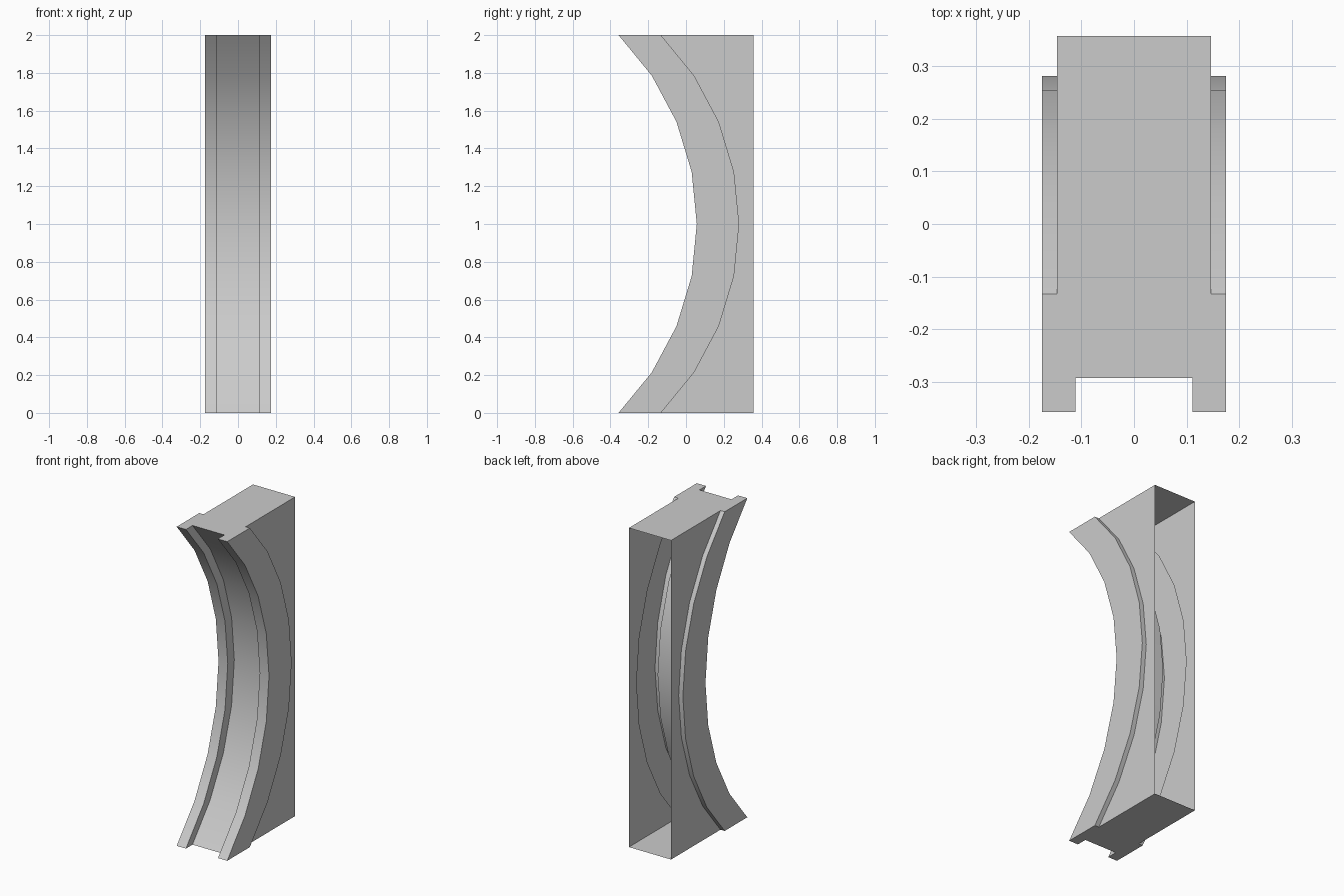
import bpy, bmesh, math

default = bpy.data.objects.get("Cube")
if default:
    bpy.data.objects.remove(default, do_unlink=True)

# Plain grey stone
grey = bpy.data.materials.new("light_grey")
grey.use_nodes = True
colour = (0.6, 0.6, 0.6, 1.0)
grey.diffuse_color = colour
grey.node_tree.nodes["Principled BSDF"].inputs["Base Color"].default_value = colour

HEIGHT = 2.0
BACK = 0.357
SEGMENTS = 8
RADIUS = HEIGHT / 2 / math.sin(math.pi / 4)

# Left half of the cross-section: (x, depth behind the curved front edge);
# None marks the straight, open back edge
half = [(-0.146, None), (-0.146, 0.224), (-0.175, 0.224),
        (-0.175, 0.0), (-0.111, 0.0), (-0.111, 0.065)]
profile = half + [(-x, d) for x, d in reversed(half)]

# Hollow shell: the section follows a quarter-circle front, the back stays flat and open
bm = bmesh.new()
rings = []
for i in range(SEGMENTS + 1):
    angle = math.pi / 2 * (i / SEGMENTS - 0.5)
    z = HEIGHT / 2 + RADIUS * math.sin(angle)
    front = -BACK + RADIUS * (math.cos(angle) - math.cos(math.pi / 4))
    rings.append([bm.verts.new((x, BACK if d is None else front + d, z))
                  for x, d in profile])

for low, high in zip(rings, rings[1:]):
    for k in range(len(profile) - 1):
        bm.faces.new((low[k], low[k + 1], high[k + 1], high[k]))

# Flat end caps
bm.faces.new(rings[-1])
bm.faces.new(list(reversed(rings[0])))

mesh = bpy.data.meshes.new("curved_channel_shell")
bm.to_mesh(mesh)
bm.free()
mesh.materials.append(grey)
shell = bpy.data.objects.new("curved_channel_shell", mesh)
bpy.context.collection.objects.link(shell)

# Smooth along the curve, crisp at the corners
bpy.ops.object.select_all(action="DESELECT")
shell.select_set(True)
bpy.context.view_layer.objects.active = shell
bpy.ops.object.shade_smooth_by_angle(angle=math.radians(30))
